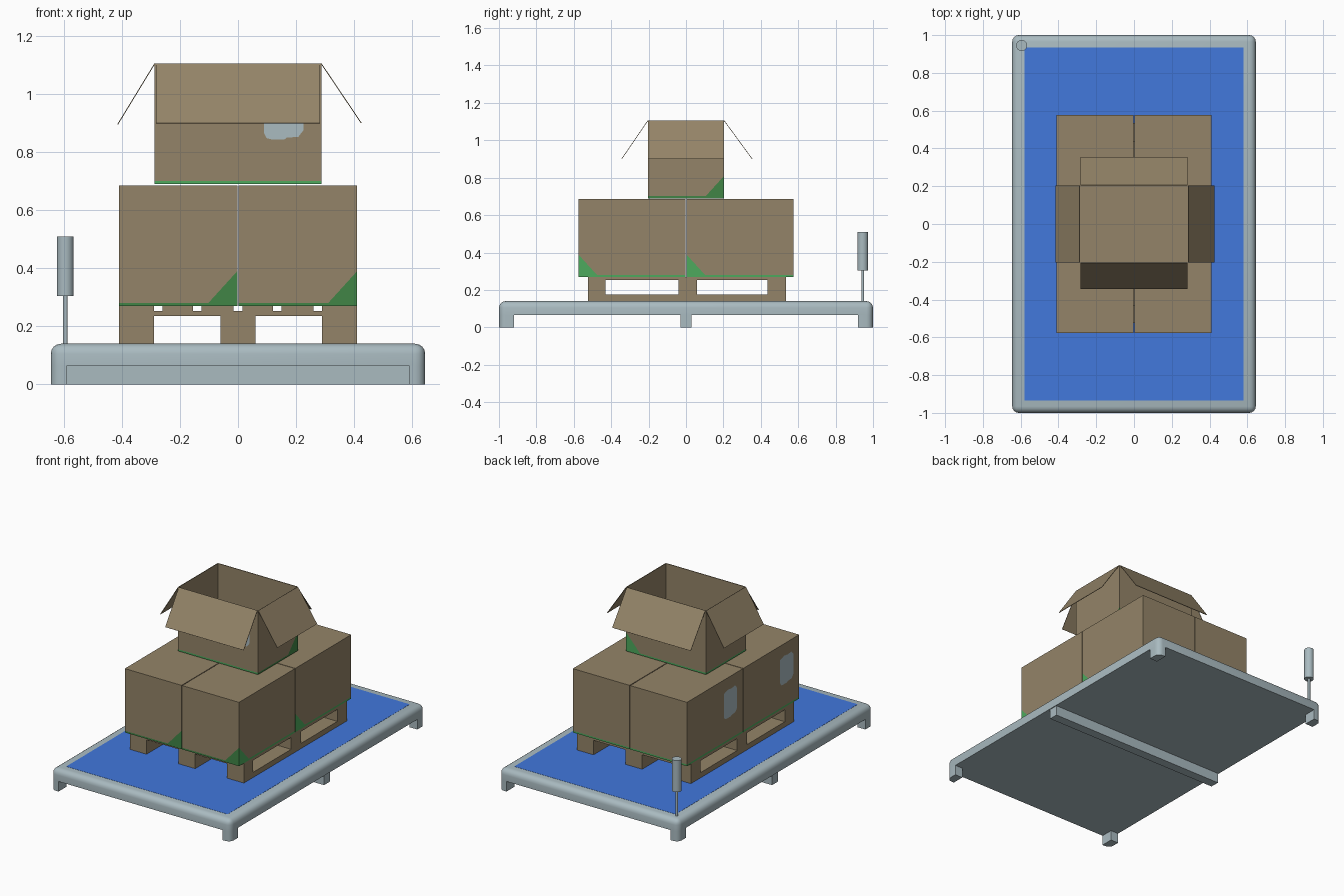
import bpy, bmesh, math
from mathutils import Vector

if "Cube" in bpy.data.objects:
    bpy.data.objects.remove(bpy.data.objects["Cube"])


def material(name, r, g, b):
    m = bpy.data.materials.new(name)
    m.diffuse_color = (r, g, b, 1)
    m.use_nodes = True
    m.node_tree.nodes["Principled BSDF"].inputs["Base Color"].default_value = m.diffuse_color
    return m


CARD = material("cardboard brown", 0.296, 0.231, 0.138)
GREY = material("steel grey", 0.40, 0.495, 0.53)
BLUE = material("mat blue", 0.054, 0.188, 0.72)
DARK = material("dark green", 0.053, 0.235, 0.061)
LIGHT = material("light green", 0.074, 0.40, 0.11)


def finish(name, bm, *mats):
    me = bpy.data.meshes.new(name)
    bm.to_mesh(me)
    bm.free()
    ob = bpy.data.objects.new(name, me)
    bpy.context.collection.objects.link(ob)
    for m in mats:
        me.materials.append(m)
    return ob


def smooth(ob):
    bpy.ops.object.select_all(action='DESELECT')
    ob.select_set(True)
    bpy.context.view_layer.objects.active = ob
    bpy.ops.object.shade_smooth_by_angle(angle=math.radians(35))


def block_bm(x0, x1, y0, y1, z0, z1):
    bm = bmesh.new()
    bmesh.ops.create_cube(bm, size=1)
    for v in bm.verts:
        v.co = Vector((x1 if v.co.x > 0 else x0, y1 if v.co.y > 0 else y0,
                       z1 if v.co.z > 0 else z0))
    return bm


def block(name, x0, x1, y0, y1, z0, z1, mat):
    return finish(name, block_bm(x0, x1, y0, y1, z0, z1), mat)


def rounded(name, box, edge_rule, width):
    """Block whose edges chosen by edge_rule(midpoint) are rounded."""
    bm = block_bm(*box)
    es = [e for e in bm.edges if edge_rule((e.verts[0].co + e.verts[1].co) / 2)]
    bmesh.ops.bevel(bm, geom=es, offset=width, segments=4, profile=0.5, affect='EDGES')
    smooth(finish(name, bm, GREY))


# Platform: rounded slab, blue mat, corner feet and centre bar
W, L, FZ, TZ = 0.645, 1.0, 0.065, 0.14
rounded("platform_slab", (-W, W, -L, L, FZ, TZ), lambda c: c.z > FZ + 0.01, 0.035)
block("platform_mat", -0.58, 0.58, -0.935, 0.935, TZ - 0.002, TZ + 0.001, BLUE)
for sx in (-1, 1):
    for sy in (-1, 1):
        xs, ys = sorted((sx * 0.59, sx * W)), sorted((sy * 0.92, sy * L))
        rounded("platform_foot", (*xs, *ys, 0, FZ),
                lambda c: abs(c.x) > W - 0.001 and abs(c.y) > L - 0.001, 0.035)
block("platform_centre_bar", -0.64, 0.64, -0.03, 0.03, 0, FZ, GREY)


# Corner post: thin rod with a thick grip
def cylinder(name, r, z0, z1):
    bm = bmesh.new()
    bmesh.ops.create_cone(bm, cap_ends=True, segments=24, radius1=r, radius2=r, depth=z1 - z0)
    bmesh.ops.translate(bm, verts=bm.verts, vec=(-0.595, 0.945, (z0 + z1) / 2))
    smooth(finish(name, bm, GREY))


cylinder("post_rod", 0.008, 0.13, 0.31)
cylinder("post_grip", 0.029, 0.305, 0.51)

# Pallet: bottom boards, blocks, cross boards, top boards
COLS = [(-0.41, -0.29), (-0.06, 0.06), (0.29, 0.41)]
ROWS = [(-0.525, -0.43), (-0.04, 0.06), (0.435, 0.535)]
for x in COLS:
    block("pallet_bottom_board", *x, -0.525, 0.535, TZ, 0.175, CARD)
    for y in ROWS:
        block("pallet_block", *x, *y, 0.175, 0.235, CARD)
for y in ROWS:
    block("pallet_cross_board", -0.41, 0.41, *y, 0.235, 0.252, CARD)
for x in [(-0.41, -0.29), (-0.26, -0.155), (-0.125, -0.015),
          (0.015, 0.12), (0.15, 0.26), (0.29, 0.41)]:
    block("pallet_top_board", *x, -0.525, 0.535, 0.252, 0.27, CARD)

# Cartons: green lower edge and corner wedge, grey label on the -x side
HX, HY, HZ = 0.204, 0.287, 0.415
LABEL = [(0.09, 0.175), (0.099, 0.158), (0.115, 0.154), (0.16, 0.154), (0.168, 0.160),
         (0.208, 0.163), (0.225, 0.185), (0.225, 0.315), (0.205, 0.338), (0.17, 0.333),
         (0.13, 0.338), (0.09, 0.325)]


def carton(name, loc, turn=0.0, is_open=False):
    bm = block_bm(-HX, HX, -HY, HY, 0, HZ)
    tip, n = Vector((HX, -HY, 0.12)), Vector((10, -10, -1 / 0.11))
    for co, no in ((tip, n), (Vector((0, 0, 0.011)), Vector((0, 0, 1)))):
        bmesh.ops.bisect_plane(bm, geom=bm.verts[:] + bm.edges[:] + bm.faces[:],
                               dist=1e-5, plane_co=co, plane_no=no)
    bm.normal_update()
    for f in bm.faces:
        c = f.calc_center_median()
        if abs(f.normal.z) < 0.5 and (c.z < 0.011 or (c - tip).dot(n) > 0):
            f.material_index = 1 if f.normal.y < -0.5 else 2
    if is_open:
        bmesh.ops.delete(bm, geom=[f for f in bm.faces if f.normal.z > 0.5], context='FACES')
    body = finish(name, bm, CARD, DARK, LIGHT)

    bm = bmesh.new()
    f = bm.faces.new([bm.verts.new((-HX - 0.0015, -u, z)) for u, z in LABEL])
    bm.normal_update()
    if f.normal.x > 0:
        f.normal_flip()
    label = finish(name + "_label", bm, GREY)
    for ob in (body, label):
        ob.location = loc
        ob.rotation_euler.z = turn


for side, sx in (("left", -1), ("right", 1)):
    for end, sy in (("front", -1), ("back", 1)):
        carton(f"carton_{end}_{side}", (sx * 0.2065, sy * 0.289, 0.27))

# Open carton on top, turned a quarter, with inner lining and four flaps
BZ, RIM = 0.69, 1.105
carton("open_carton", (0, 0, BZ), math.pi / 2, True)
t = 0.002
bm = block_bm(-HY + t, HY - t, -HX + t, HX - t, BZ + t, RIM)
bm.normal_update()
bmesh.ops.delete(bm, geom=[f for f in bm.faces if f.normal.z > 0.5], context='FACES')
bmesh.ops.reverse_faces(bm, faces=bm.faces[:])
finish("open_carton_lining", bm, CARD)


def flap(name, a, b, out, z):
    """Thin sheet hinged on rim edge a-b; its lower edge moves by out."""
    ax, ay, bx, by = *a, *b
    bm = bmesh.new()
    bm.faces.new([bm.verts.new(p) for p in (
        (ax, ay, RIM), (ax + out[0], ay + out[1], z),
        (bx + out[0], by + out[1], z), (bx, by, RIM))])
    ob = finish(name, bm, CARD)
    s = ob.modifiers.new("thickness", 'SOLIDIFY')
    s.thickness = 0.003
    s.offset = 0


flap("flap_front", (-0.282, -HX), (0.282, -HX), (0, -0.14), 0.90)
flap("flap_back", (0.282, HX), (-0.282, HX), (0, 0.15), 0.90)
flap("flap_left", (-HY, HX), (-HY, -HX), (-0.128, 0), 0.895)
flap("flap_right", (HY, -HX), (HY, HX), (0.138, 0), 0.90)
